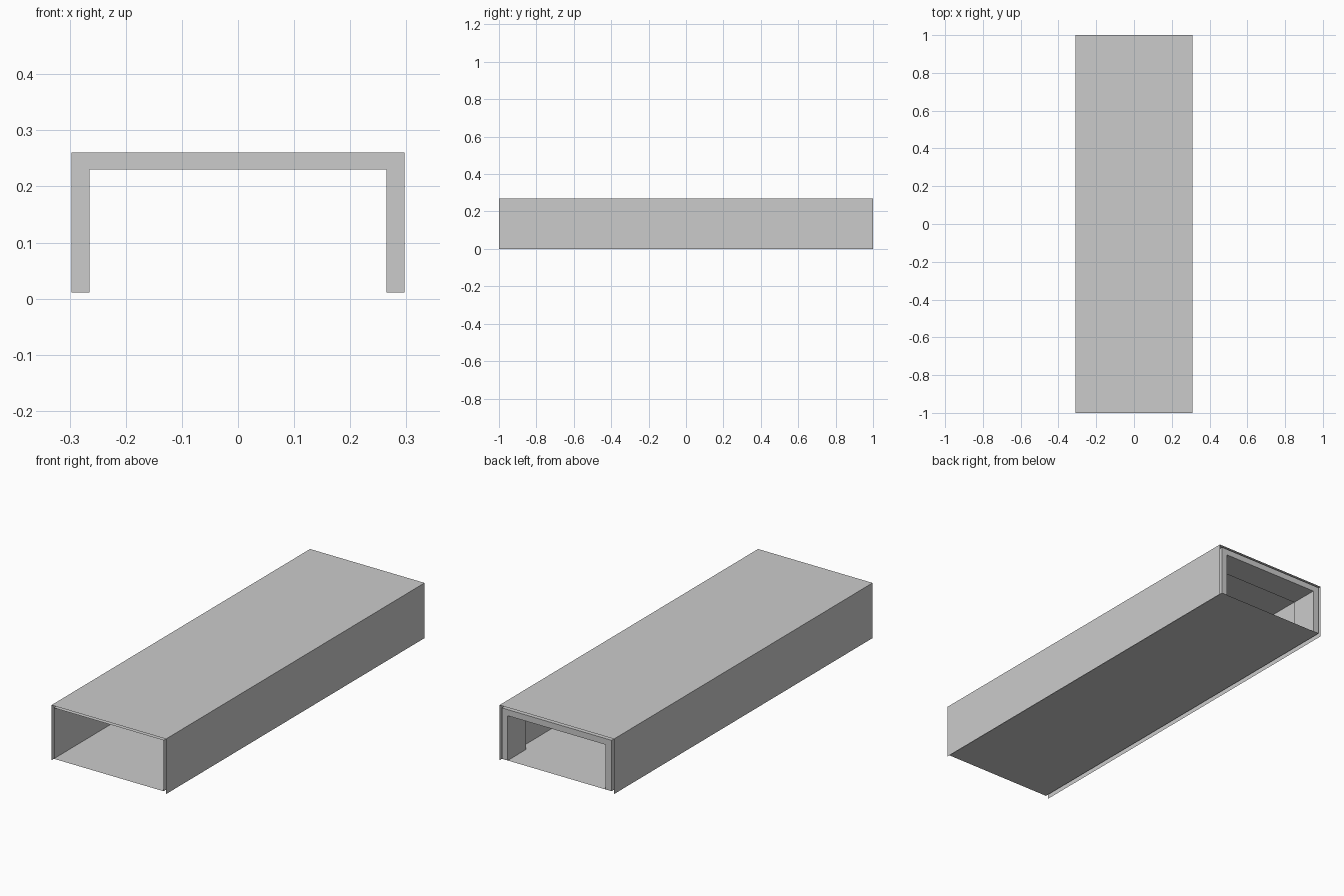
import bpy, bmesh

if "Cube" in bpy.data.objects:
    bpy.data.objects.remove(bpy.data.objects["Cube"])


def extrude_profile(name, points, y0, y1, closed=False, capped=False):
    """Sweep an x-z profile along y, as a thin sheet or a capped solid."""
    bm = bmesh.new()
    front = [bm.verts.new((x, y0, z)) for x, z in points]
    back = [bm.verts.new((x, y1, z)) for x, z in points]
    n = len(points)
    for i in range(n if closed else n - 1):
        j = (i + 1) % n
        bm.faces.new((front[i], front[j], back[j], back[i]))
    if capped:
        bm.faces.new(front)
        bm.faces.new(back[::-1])
        bmesh.ops.recalc_face_normals(bm, faces=bm.faces)
    mesh = bpy.data.meshes.new(name)
    bm.to_mesh(mesh)
    bm.free()
    obj = bpy.data.objects.new(name, mesh)
    bpy.context.collection.objects.link(obj)
    return obj


def arch(half_width, bottom, top):
    return [(half_width, bottom), (half_width, top),
            (-half_width, top), (-half_width, bottom)]


OUTER = arch(0.31, 0.0, 0.27)
INNER = arch(0.297, 0.011, 0.26)
OPENING = arch(0.265, 0.011, 0.23)

# Thin outer cover: top and two sides, open underneath
extrude_profile("outer_cover", OUTER, -1, 1)

# Thin inner tube: floor, walls and ceiling, open at both ends
extrude_profile("inner_tube", INNER, -1, 1, closed=True)

# Solid door-shaped frame set into the back end
extrude_profile("back_frame", INNER + OPENING[::-1], 0.86, 1,
                closed=True, capped=True)
